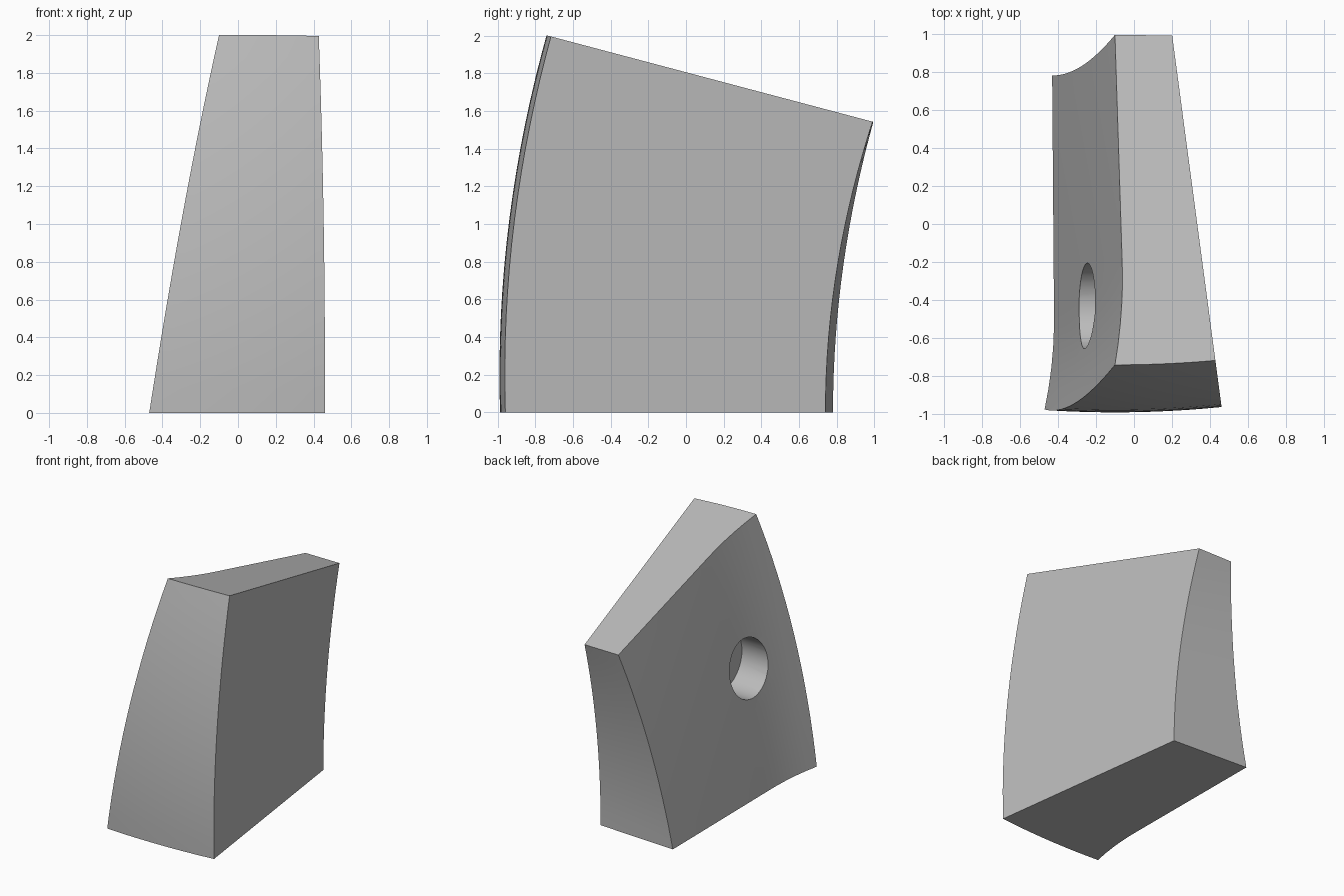
import bpy
import bmesh
import math
from mathutils import Matrix, Vector

default = bpy.data.objects.get("Cube")
if default:
    bpy.data.objects.remove(default, do_unlink=True)

# Material
grey = bpy.data.materials.new("plain grey")
grey.use_nodes = True
colour = (0.5, 0.5, 0.5, 1.0)
grey.diffuse_color = colour
grey.node_tree.nodes["Principled BSDF"].inputs["Base Color"].default_value = colour


def lerp(a, b, t):
    return a + (b - a) * t


def side_x(v, w):
    """Hollowed, leaning side: flared near the front, straighter to the back."""
    flare = max(0, 1 - v / 0.27) ** 2
    back = max(0, (v - 0.27) / 0.73)
    bottom = -0.42 - 0.05 * flare - 0.01 * back
    top = -0.06 - 0.04 * flare - 0.04 * back
    return lerp(bottom, top, w) - 0.05 * w * (1 - w) * flare


def front_y(x, z):
    return -0.99 + 0.09 * (x + 0.1) ** 2 + 0.077 * (z - 0.2) ** 2


def back_y(u, z):
    return lerp(0.78 + 0.09 * z * z, 0.74 + 0.105 * z * z, u)


def shape(u, v, w):
    """Map a unit-cube point to the curved block."""
    y, z = lerp(-0.9, 0.9, v), w * 1.8
    for _ in range(8):
        flat_x = 0.46 - 0.133 * (y + 0.96)
        x = lerp(side_x(v, w), flat_x, u)
        y = lerp(front_y(x, z), back_y(u, z), v)
        z = w * (2.0 - 0.265 * (y + 0.735))
    return Vector((x, y, z))


def make_object(name, bm):
    bmesh.ops.recalc_face_normals(bm, faces=bm.faces)
    mesh = bpy.data.meshes.new(name)
    bm.to_mesh(mesh)
    bm.free()
    mesh.materials.append(grey)
    obj = bpy.data.objects.new(name, mesh)
    bpy.context.collection.objects.link(obj)
    return obj


# Curved block: a gridded cube bent into shape
bm = bmesh.new()
bmesh.ops.create_cube(bm, size=1)
bmesh.ops.subdivide_edges(bm, edges=bm.edges[:], cuts=15, use_grid_fill=True)
for vert in bm.verts:
    vert.co = shape(*(vert.co + Vector((0.5, 0.5, 0.5))))
block = make_object("curved_block", bm)

# Blind round socket in the hollowed side
bm = bmesh.new()
turn = Matrix.Translation((-0.335, -0.43, 0.93)) @ Matrix.Rotation(math.pi / 2, 4, "Y")
bmesh.ops.create_cone(bm, cap_ends=True, segments=32, radius1=0.225,
                      radius2=0.225, depth=0.6, matrix=turn)
cutter = make_object("socket_cutter", bm)
cutter.hide_render = True

cut = block.modifiers.new("socket", "BOOLEAN")
cut.operation = "DIFFERENCE"
cut.solver = "EXACT"
cut.object = cutter
bpy.context.view_layer.objects.active = block
block.select_set(True)
bpy.ops.object.modifier_apply(modifier=cut.name)
bpy.data.objects.remove(cutter, do_unlink=True)

bpy.ops.object.shade_smooth_by_angle(angle=math.radians(30))
